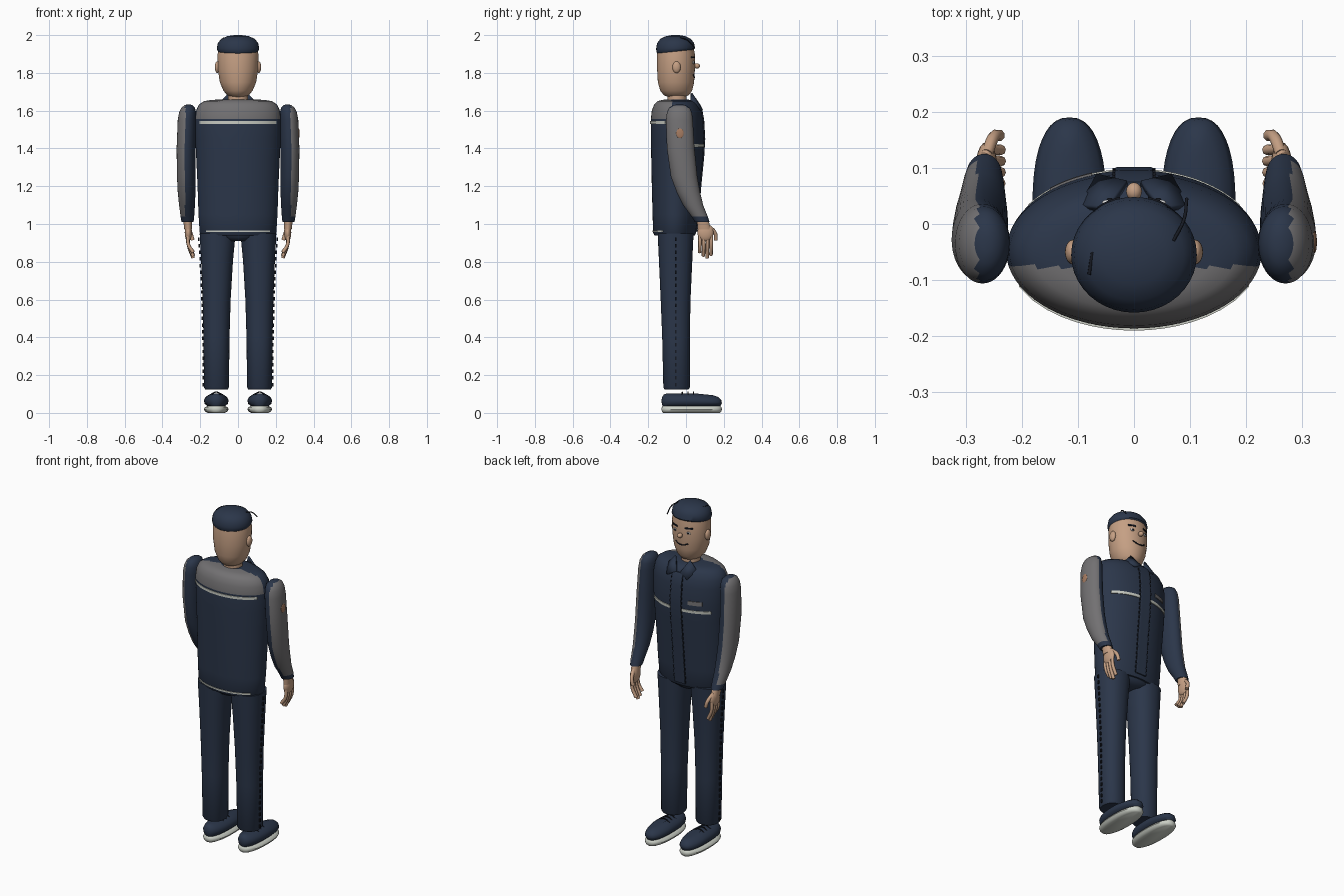
import bpy, bmesh, math
from mathutils import Vector

cube = bpy.data.objects.get("Cube")
if cube:
    bpy.data.objects.remove(cube)


def material(name, rgb):
    m = bpy.data.materials.new(name)
    m.use_nodes = True
    m.diffuse_color = (*rgb, 1)
    m.node_tree.nodes["Principled BSDF"].inputs["Base Color"].default_value = (*rgb, 1)
    return m


NAVY = material("navy cloth", (0.024, 0.037, 0.068))
GREY = material("grey cloth", (0.17, 0.165, 0.17))
SKIN = material("skin", (0.56, 0.35, 0.23))
STRIPE = material("pale stripe", (0.58, 0.6, 0.54))
SOLE = material("sole white", (0.6, 0.63, 0.57))
DARK = material("dark stitching", (0.008, 0.01, 0.016))
WHITE = material("eye white", (0.75, 0.75, 0.75))
PATCH = material("patch tan", (0.38, 0.2, 0.12))


def smooth(ob, angle=50):
    bpy.ops.object.select_all(action="DESELECT")
    ob.select_set(True)
    bpy.context.view_layer.objects.active = ob
    bpy.ops.object.shade_smooth_by_angle(angle=math.radians(angle))


def finish(name, bm, mats, rule=None, angle=50):
    bmesh.ops.recalc_face_normals(bm, faces=bm.faces)
    if rule:
        for f in bm.faces:
            f.material_index = rule(f.calc_center_median())
    me = bpy.data.meshes.new(name)
    bm.to_mesh(me)
    bm.free()
    for m in mats:
        me.materials.append(m)
    ob = bpy.data.objects.new(name, me)
    bpy.context.collection.objects.link(ob)
    smooth(ob, angle)
    return ob


def loft(name, rings, mats, side=1, power=2.0, rule=None, n=40, shape=None):
    """Stack of oval rings: (z, centre x, centre y, radius x, radius y)."""
    bm = bmesh.new()
    loops = []
    for z, cx, cy, rx, ry in rings:
        loop = []
        for i in range(n):
            a = math.tau * i / n
            c, s = math.cos(a), math.sin(a)
            x = math.copysign(abs(c) ** (2 / power), c) * rx
            y = math.copysign(abs(s) ** (2 / power), s) * ry
            loop.append(bm.verts.new((cx * side + x, cy + y, z)))
        loops.append(loop)
    for a, b in zip(loops, loops[1:]):
        for i in range(n):
            j = (i + 1) % n
            bm.faces.new((a[i], a[j], b[j], b[i]))
    bm.faces.new(loops[0])
    bm.faces.new(loops[-1])
    if shape:
        for v in bm.verts:
            v.co.z += shape(v.co)
    return finish(name, bm, mats, rule)


def ball(name, centre, size, mat):
    bm = bmesh.new()
    bmesh.ops.create_uvsphere(bm, u_segments=20, v_segments=12, radius=1)
    for v in bm.verts:
        v.co = Vector(a * b for a, b in zip(v.co, size)) + Vector(centre)
    return finish(name, bm, [mat])


def tube(name, points, radius, mat):
    cu = bpy.data.curves.new(name, "CURVE")
    cu.dimensions = "3D"
    cu.bevel_depth, cu.bevel_resolution, cu.use_fill_caps = radius, 2, True
    sp = cu.splines.new("BEZIER")
    sp.bezier_points.add(len(points) - 1)
    for bp, p in zip(sp.bezier_points, points):
        bp.co = p
        bp.handle_left_type = bp.handle_right_type = "AUTO"
    cu.resolution_u = 5
    cu.materials.append(mat)
    ob = bpy.data.objects.new(name, cu)
    bpy.context.collection.objects.link(ob)
    bpy.ops.object.select_all(action="DESELECT")
    ob.select_set(True)
    bpy.context.view_layer.objects.active = ob
    bpy.ops.object.convert(target="MESH")
    smooth(bpy.context.object)


def surface_y(rings, x, z, facing):
    """Depth of a lofted body at x, z on the side given by facing."""
    for a, b in zip(rings, rings[1:]):
        if a[0] <= z <= b[0]:
            t = (z - a[0]) / (b[0] - a[0])
            _, cx, cy, rx, ry = [p + (q - p) * t for p, q in zip(a, b)]
            return cy + facing * ry * math.sqrt(max(0, 1 - ((x - cx) / rx) ** 2))


def plate(name, rings, x0, x1, z0, z1, facing, mat, lift=0.004, n=16):
    """Thin plate that follows a lofted body."""
    bm = bmesh.new()
    cols = []
    for i in range(n + 1):
        x = x0 + (x1 - x0) * i / n
        cols.append([bm.verts.new((x, surface_y(rings, x, z, facing) + d * facing, z))
                     for z, d in ((z0, -lift), (z0, lift), (z1, lift), (z1, -lift))])
    for a, b in zip(cols, cols[1:]):
        for k in range(4):
            m = (k + 1) % 4
            bm.faces.new((a[k], a[m], b[m], b[k]))
    bm.faces.new(cols[0])
    bm.faces.new(cols[-1])
    return finish(name, bm, [mat], angle=30)


def stitches(name, spots, size):
    bm = bmesh.new()
    for p in spots:
        for v in bmesh.ops.create_cube(bm, size=1)["verts"]:
            v.co = Vector(a * b for a, b in zip(v.co, size)) + Vector(p)
    finish(name, bm, [DARK])


# Jacket body with a grey yoke at the back
torso = [(0.94, 0, -0.06, 0.192, 0.107), (0.955, 0, -0.06, 0.203, 0.114),
         (1.05, 0, -0.057, 0.209, 0.12), (1.2, 0, -0.053, 0.214, 0.128),
         (1.35, 0, -0.047, 0.221, 0.137), (1.45, 0, -0.045, 0.226, 0.141),
         (1.555, 0, -0.048, 0.228, 0.138), (1.6, 0, -0.05, 0.222, 0.131),
         (1.632, 0, -0.052, 0.207, 0.117), (1.65, 0, -0.052, 0.18, 0.1),
         (1.657, 0, -0.052, 0.14, 0.075), (1.66, 0, -0.052, 0.07, 0.045)]
loft("jacket", torso, [NAVY, GREY], n=64,
     rule=lambda c: int(c.z > 1.556 and c.y < -0.075))
plate("back_stripe", torso, -0.205, 0.205, 1.53, 1.545, -1, STRIPE)
plate("back_hem_stripe", torso, -0.17, 0.17, 0.957, 0.966, -1, STRIPE)
plate("chest_label", torso, -0.15, -0.075, 1.455, 1.478, 1, GREY)
placket = [(z, 0, surface_y(torso, 0, z, 1), 0.034, 0.006)
           for z in (0.96, 1.05, 1.2, 1.35, 1.45, 1.555, 1.6, 1.625)]
loft("front_placket", placket, [NAVY], power=6)
loft("hips", [(0.91, 0, -0.055, 0.07, 0.07), (0.93, 0, -0.055, 0.14, 0.09),
              (0.96, 0, -0.055, 0.18, 0.1)], [NAVY])

# Neck, head and cap
loft("neck", [(z, 0, -0.047, 0.053, 0.05) for z in (1.62, 1.72)], [SKIN])
head = [(1.672, 0, -0.05, 0.035, 0.045), (1.682, 0, -0.051, 0.056, 0.066),
        (1.705, 0, -0.052, 0.077, 0.084), (1.75, 0, -0.053, 0.096, 0.096),
        (1.82, 0, -0.053, 0.107, 0.1), (1.9, 0, -0.053, 0.108, 0.1),
        (1.95, 0, -0.053, 0.098, 0.09)]
loft("head", head, [SKIN])
loft("cap", [(1.903, 0, -0.055, 0.105, 0.097), (1.91, 0, -0.055, 0.11, 0.102),
             (1.93, 0, -0.055, 0.112, 0.103), (1.957, 0, -0.055, 0.107, 0.098),
             (1.98, 0, -0.055, 0.089, 0.081), (1.994, 0, -0.055, 0.058, 0.052),
             (2.0, 0, -0.055, 0.02, 0.02)], [NAVY],
     shape=lambda c: (c.y + 0.158) * 0.1 if c.z < 1.925 else 0)
tube("cap_strand_front", [(0.07, -0.03, 1.985), (0.088, 0.005, 1.975),
                          (0.094, 0.045, 1.935)], 0.003, DARK)
tube("cap_strand_back", [(-0.074, -0.05, 1.985), (-0.08, -0.09, 1.982)], 0.003, DARK)

# Face
ball("nose", (0, 0.058, 1.837), (0.014, 0.016, 0.014), SKIN)
mouth = [(x, surface_y(head, x, z, 1), z)
         for x, z in ((-0.04, 1.79), (-0.02, 1.78), (0, 1.777), (0.02, 1.78), (0.04, 1.79))]
tube("mouth", mouth, 0.0035, DARK)

for side, label in ((1, "left"), (-1, "right")):
    # Face sides
    ball(label + "_ear", (0.109 * side, -0.05, 1.83), (0.014, 0.022, 0.031), SKIN)
    plate(label + "_eyebrow", head, 0.025 * side, 0.065 * side, 1.878, 1.887, 1, DARK, n=6)
    eye_y = surface_y(head, 0.043, 1.855, 1)
    ball(label + "_eye", (0.043 * side, eye_y, 1.855), (0.014, 0.005, 0.008), WHITE)
    ball(label + "_pupil", (0.043 * side, eye_y + 0.004, 1.855), (0.006, 0.004, 0.006), DARK)

    # Collar wing and chest stripe
    bm = bmesh.new()
    wing = [(0.048, 0.028, 1.692), (0.095, 0.03, 1.64), (0.065, 0.085, 1.6), (0.012, 0.073, 1.625)]
    bm.faces.new([bm.verts.new((x * side, y, z)) for x, y, z in wing])
    collar = finish(label + "_collar", bm, [NAVY])
    solid = collar.modifiers.new("thickness", "SOLIDIFY")
    solid.thickness, solid.offset = 0.012, 0
    plate(label + "_chest_stripe", torso, 0.038 * side, 0.188 * side, 1.408, 1.424, 1, STRIPE)

    # Sleeve, grey on its outer half above the cuff
    sleeve = [(1.01, 0.267, 0.086, 0.032, 0.039), (1.04, 0.268, 0.072, 0.036, 0.043),
              (1.1, 0.27, 0.038, 0.042, 0.053), (1.17, 0.272, 0.012, 0.047, 0.062),
              (1.25, 0.274, -0.01, 0.049, 0.07), (1.4, 0.275, -0.028, 0.05, 0.073),
              (1.55, 0.27, -0.035, 0.049, 0.071), (1.59, 0.267, -0.035, 0.045, 0.066),
              (1.615, 0.264, -0.035, 0.036, 0.055), (1.628, 0.262, -0.035, 0.022, 0.035),
              (1.633, 0.261, -0.035, 0.008, 0.014)]
    loft(label + "_sleeve", sleeve, [NAVY, GREY], side,
         rule=lambda c: int(abs(c.x) > 0.279 and c.z > 1.04))

    # Hand with curled fingers
    loft(label + "_wrist", [(0.97, 0.264, 0.098, 0.02, 0.036),
                            (1.02, 0.266, 0.088, 0.024, 0.03)], [SKIN], side)
    ball(label + "_palm", (0.263 * side, 0.103, 0.955), (0.019, 0.043, 0.048), SKIN)
    for i, tip in enumerate((0.85, 0.83, 0.82, 0.835)):
        y = 0.074 + 0.02 * i
        tube(f"{label}_finger_{i + 1}", [(0.264 * side, y, 0.95), (0.262 * side, y, 0.89),
                                         (0.237 * side, y - 0.002, tip)], 0.0095, SKIN)
    tube(label + "_thumb", [(0.262 * side, 0.125, 0.985), (0.25 * side, 0.155, 0.95),
                            (0.24 * side, 0.158, 0.915)], 0.0105, SKIN)

    # Trouser leg
    leg = [(0.125, 0.114, -0.05, 0.06, 0.064), (0.135, 0.114, -0.05, 0.066, 0.07),
           (0.4, 0.114, -0.053, 0.069, 0.073), (0.6, 0.113, -0.055, 0.074, 0.079),
           (0.8, 0.111, -0.055, 0.084, 0.088), (0.95, 0.108, -0.055, 0.095, 0.095)]
    loft(label + "_trouser_leg", leg, [NAVY], side, power=2.2)
    stitches(label + "_trouser_seam",
             [((0.183 + 0.024 * t * t) * side, -0.055, 0.15 + 0.77 * t)
              for t in (k / 22 for k in range(23))], (0.008, 0.008, 0.018))
    stitches(label + "_placket_seam",
             [(0.036 * side, surface_y(torso, 0.036, z, 1) + 0.003, z)
              for z in (0.97 + 0.027 * k for k in range(24))], (0.005, 0.006, 0.015))

    # Shoe, sole and laces
    loft(label + "_sole", [(0, 0.115, 0.03, 0.045, 0.15), (0.007, 0.115, 0.03, 0.059, 0.157),
                           (0.019, 0.115, 0.03, 0.066, 0.16), (0.03, 0.115, 0.03, 0.06, 0.158),
                           (0.037, 0.115, 0.03, 0.045, 0.152)], [SOLE], side, power=2.4)
    loft(label + "_shoe", [(0.034, 0.115, 0.03, 0.045, 0.152), (0.048, 0.115, 0.03, 0.061, 0.158),
                           (0.066, 0.115, 0.03, 0.066, 0.16), (0.084, 0.115, 0.03, 0.057, 0.156),
                           (0.097, 0.115, 0.025, 0.037, 0.143), (0.103, 0.115, 0.02, 0.015, 0.12)],
         [NAVY], side, power=2.4, shape=lambda c: -0.1 * max(0, c.y - 0.05) * (c.z > 0.06))
    for i in range(3):
        y = -0.02 + 0.03 * i
        tube(f"{label}_lace_{i + 1}", [(0.08 * side, y, 0.095), (0.115 * side, y, 0.11),
                                       (0.15 * side, y, 0.095)], 0.003, DARK)

# Plain patch on one sleeve
ball("sleeve_patch", (0.322, -0.032, 1.48), (0.004, 0.02, 0.026), PATCH)
